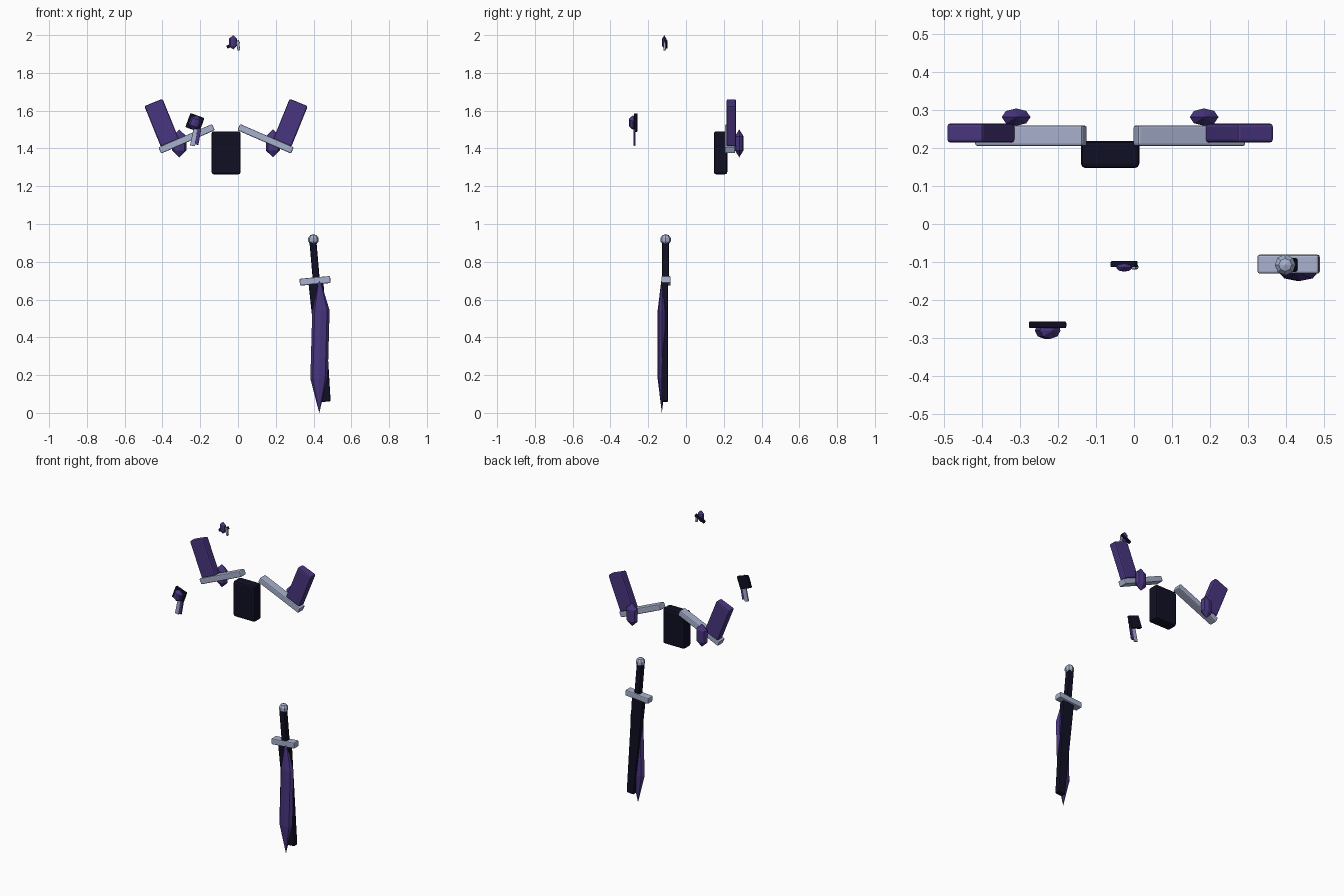
import bpy, bmesh, math
from mathutils import Matrix, Vector

if "Cube" in bpy.data.objects:
    bpy.data.objects.remove(bpy.data.objects["Cube"])


def material(name, rgb):
    m = bpy.data.materials.new(name)
    m.diffuse_color = (*rgb, 1)
    m.use_nodes = True
    m.node_tree.nodes["Principled BSDF"].inputs["Base Color"].default_value = m.diffuse_color
    return m


PURPLE = material("purple", (0.066, 0.036, 0.215))
BLACK = material("near black", (0.005, 0.005, 0.018))
SILVER = material("silver", (0.39, 0.44, 0.61))


def finish(name, bm, mat, centre=(0, 0, 0), tilt=0):
    """Turn a bmesh into an object; tilt is clockwise degrees seen from the front."""
    bmesh.ops.recalc_face_normals(bm, faces=bm.faces)
    bm.transform(Matrix.Translation(centre) @ Matrix.Rotation(math.radians(tilt), 4, 'Y'))
    me = bpy.data.meshes.new(name)
    bm.to_mesh(me)
    bm.free()
    me.materials.append(mat)
    ob = bpy.data.objects.new(name, me)
    bpy.context.collection.objects.link(ob)
    return ob


def box(name, centre, size, mat, tilt=0, bevel=0.006, taper=1):
    bm = bmesh.new()
    bmesh.ops.create_cube(bm, size=1)
    for v in bm.verts:
        v.co = Vector(a * b for a, b in zip(v.co, size))
        if v.co.z < 0:
            v.co.x *= taper
    ob = finish(name, bm, mat, centre, tilt)
    if bevel:
        mod = ob.modifiers.new("bevel", 'BEVEL')
        mod.width = bevel
        mod.segments = 2
    return ob


def gem(name, centre, radii, mat, tilt=0, lean=(0, 0), sides=8):
    """Pointed crystal: two rings between two poles; lean shifts the rings in x."""
    bm = bmesh.new()
    rx, ry, rz = radii
    rings = []
    for z, dx in ((0.5, lean[0]), (-0.5, lean[1])):
        rings.append([bm.verts.new((rx * math.cos(math.tau * i / sides) + dx,
                                    ry * math.sin(math.tau * i / sides), z * rz))
                      for i in range(sides)])
    top, bottom = bm.verts.new((0, 0, rz)), bm.verts.new((0, 0, -rz))
    for i in range(sides):
        j = (i + 1) % sides
        bm.faces.new((rings[0][i], rings[0][j], top))
        bm.faces.new((rings[1][j], rings[1][i], bottom))
        bm.faces.new((rings[1][i], rings[1][j], rings[0][j], rings[0][i]))
    return finish(name, bm, mat, centre, tilt)


# Back pack with a pair of struts, fins and crystals
MID = -0.063
box("back_pack", (MID, 0.183, 1.377), (0.154, 0.071, 0.228), BLACK, bevel=0.012)
for side, s in (("right", 1), ("left", -1)):
    box(f"{side}_strut", (MID + s * 0.209, 0.233, 1.451), (0.31, 0.054, 0.036),
        SILVER, s * 23.5)
    box(f"{side}_fin", (MID + s * 0.341, 0.240, 1.536), (0.104, 0.051, 0.232),
        PURPLE, s * 22, 0.009)
    gem(f"{side}_back_crystal", (MID + s * 0.248, 0.282, 1.427), (0.038, 0.023, 0.074), PURPLE)

# Sword hanging point down
box("sword_grip", (0.406, -0.108, 0.80), (0.037, 0.036, 0.24), BLACK, -5)
box("sword_guard", (0.408, -0.106, 0.699), (0.163, 0.05, 0.037), SILVER, -5)
box("sword_blade_core", (0.439, -0.113, 0.378), (0.08, 0.035, 0.64), BLACK, -4.8, taper=0.62)
gem("sword_blade_crystal", (0.430, -0.128, 0.362), (0.046, 0.022, 0.362), PURPLE,
    lean=(0.009, -0.001))
bm = bmesh.new()
bmesh.ops.create_uvsphere(bm, u_segments=8, v_segments=5, radius=0.029)
finish("sword_pommel", bm, SILVER, (0.399, -0.108, 0.917))

# Shoulder brooch with two ribbons
box("brooch_plate", (-0.228, -0.266, 1.537), (0.079, 0.018, 0.079), BLACK, 20, 0.004)
gem("brooch_crystal", (-0.228, -0.281, 1.537), (0.029, 0.022, 0.04), PURPLE, 20)
box("brooch_ribbon_silver", (-0.232, -0.273, 1.458), (0.026, 0.01, 0.09), SILVER, 12, 0.002)
box("brooch_ribbon_purple", (-0.212, -0.274, 1.462), (0.02, 0.01, 0.085), PURPLE, 10, 0.002)

# Hair ornament
box("hair_clip", (-0.026, -0.106, 1.951), (0.073, 0.016, 0.017), BLACK, -25, 0.003)
gem("hair_crystal", (-0.026, -0.115, 1.962), (0.021, 0.011, 0.038), PURPLE)
box("hair_pendant", (0.001, -0.113, 1.944), (0.015, 0.013, 0.05), SILVER, -8, 0.004)
